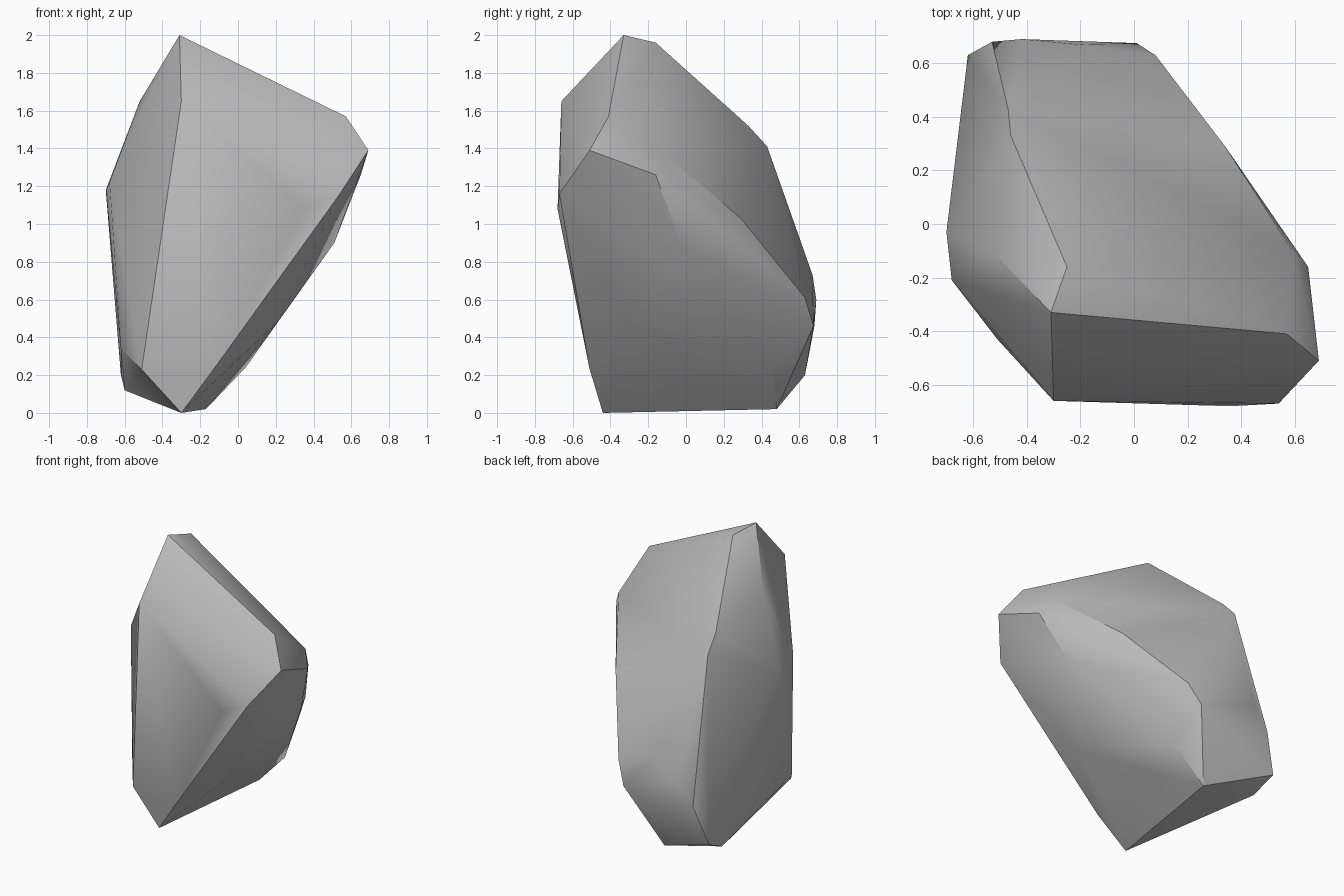
import bpy
import bmesh
import math

if "Cube" in bpy.data.objects:
    bpy.data.objects.remove(bpy.data.objects["Cube"], do_unlink=True)

# Corner points of the boulder, grouped from top to base
crown = [(-.31, -.33, 2), (-.25, -.16, 1.96), (.57, -.41, 1.57), (-.3, -.66, 1.65),
         (-.52, -.11, 1.65), (-.46, .33, 1.52), (-.47, .43, 1.41)]
shoulder = [(.69, -.51, 1.39), (.59, -.1, 1.36), (.65, -.16, 1.26), (.54, -.67, 1.16),
            (.36, -.68, 1.08), (-.68, -.21, 1.22), (-.7, -.03, 1.18), (.34, .29, 1.03)]
flank = [(.51, -.03, .9), (-.2, .67, .73), (.08, .63, .61), (-.42, .69, .6),
         (.01, .675, .46), (-.53, .68, .46), (.21, -.3, .48), (-.62, -.28, .34)]
base = [(.04, .46, .24), (-.13, -.51, .23), (-.51, -.43, .23), (-.62, .63, .2),
        (-.6, .46, .12), (-.17, .48, .02), (-.3, -.44, 0)]

# Wrap the corners in a faceted skin and merge nearly flat triangles
bm = bmesh.new()
for point in crown + shoulder + flank + base:
    bm.verts.new(point)
bmesh.ops.convex_hull(bm, input=bm.verts[:])
loose = [v for v in bm.verts if not v.link_faces]
bmesh.ops.delete(bm, geom=loose, context='VERTS')
bmesh.ops.recalc_face_normals(bm, faces=bm.faces[:])
mesh = bpy.data.meshes.new("boulder")
bm.to_mesh(mesh)
bm.free()
boulder = bpy.data.objects.new("boulder", mesh)
bpy.context.collection.objects.link(boulder)

# Plain stone colour
stone = bpy.data.materials.new("grey_stone")
stone.use_nodes = True
colour = (.5, .5, .5, 1)
stone.diffuse_color = colour
shader = next(n for n in stone.node_tree.nodes if n.type == 'BSDF_PRINCIPLED')
shader.inputs["Base Color"].default_value = colour
mesh.materials.append(stone)

# Soft transitions between shallow facets, crisp main ridges
bpy.ops.object.select_all(action='DESELECT')
boulder.select_set(True)
bpy.context.view_layer.objects.active = boulder
bpy.ops.object.shade_smooth_by_angle(angle=math.radians(32))
